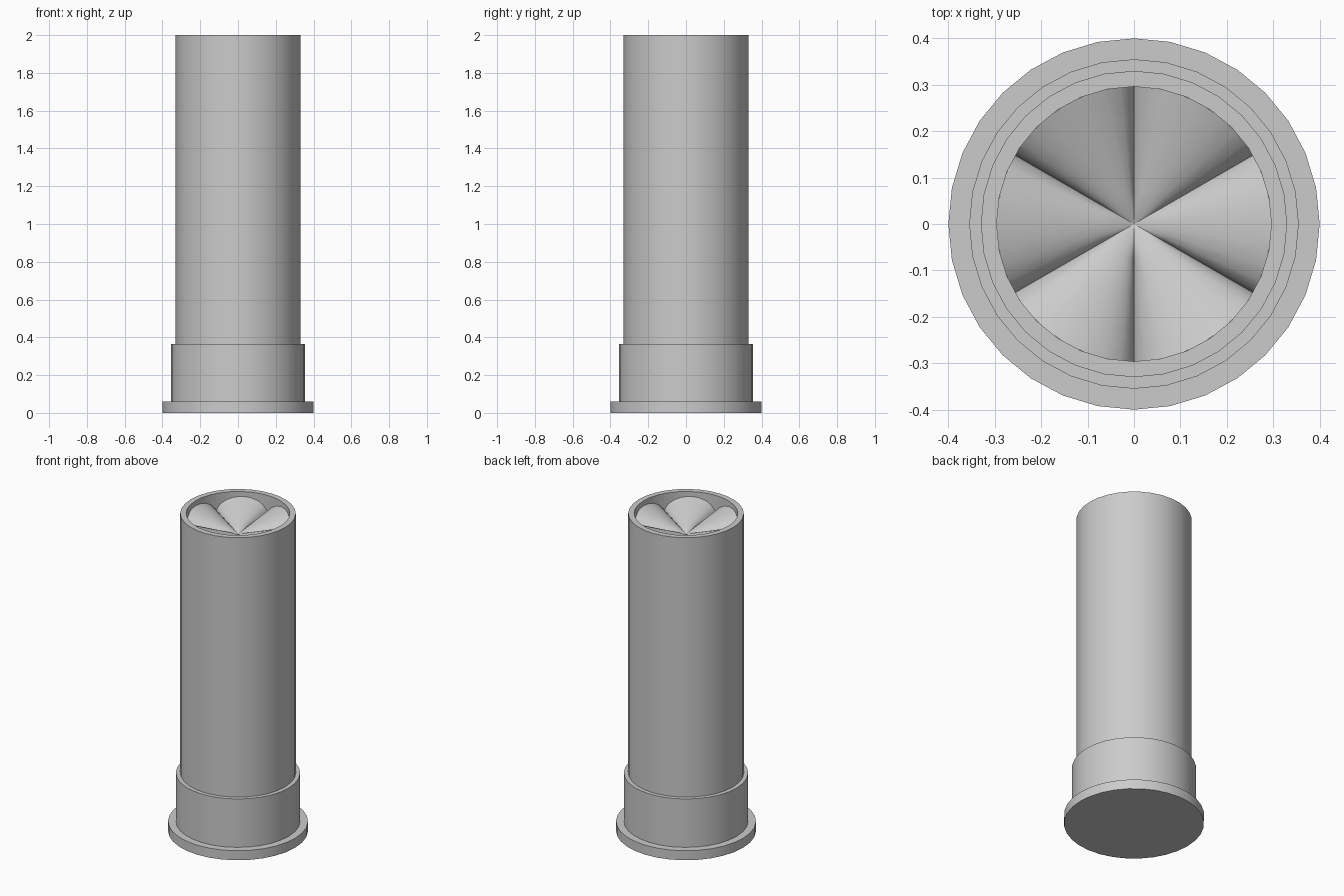
import bpy, bmesh, math

if "Cube" in bpy.data.objects:
    bpy.data.objects.remove(bpy.data.objects["Cube"])

SIDES = 32


def finish(name, bm, angle):
    bmesh.ops.recalc_face_normals(bm, faces=bm.faces)
    mesh = bpy.data.meshes.new(name)
    bm.to_mesh(mesh)
    bm.free()
    obj = bpy.data.objects.new(name, mesh)
    bpy.context.collection.objects.link(obj)
    bpy.ops.object.select_all(action='DESELECT')
    obj.select_set(True)
    bpy.context.view_layer.objects.active = obj
    bpy.ops.object.shade_smooth_by_angle(angle=math.radians(angle))
    return obj


def lathe(name, profile, cap_bottom=False):
    bm = bmesh.new()
    rings = [[bm.verts.new((r * math.cos(2 * math.pi * i / SIDES),
                            r * math.sin(2 * math.pi * i / SIDES), z))
              for i in range(SIDES)] for r, z in profile]
    for a, b in zip(rings, rings[1:]):
        for i in range(SIDES):
            j = (i + 1) % SIDES
            bm.faces.new((a[i], a[j], b[j], b[i]))
    if cap_bottom:
        bm.faces.new(rings[0][::-1])
    return finish(name, bm, 30)


# Stepped body: base flange, collar, long tube, lip and inner wall
lathe("stepped_tube", [(0.40, 0.0), (0.40, 0.06), (0.355, 0.06), (0.355, 0.365),
                       (0.33, 0.365), (0.33, 2.0), (0.296, 2.0), (0.296, 1.88)],
      cap_bottom=True)

# Folded end: six rounded petals that slope down to the centre
PETALS, STEPS, RINGS = 6, 10, 4
R, Z_CENTRE, Z_VALLEY, Z_CREST = 0.296, 1.87, 1.88, 1.97
bm = bmesh.new()
centre = bm.verts.new((0, 0, Z_CENTRE))
rings = []
for k in range(1, RINGS + 1):
    t = k / RINGS
    ring = []
    for p in range(PETALS):
        for s in range(STEPS):
            # cosine spacing keeps the arch of each petal round at its valleys
            u = -math.cos(math.pi * s / STEPS)
            a = math.radians(60 * p + 30 * u)
            arch = math.sqrt(max(0.0, 1 - u * u))
            z = Z_CENTRE + t * (Z_VALLEY - Z_CENTRE + (Z_CREST - Z_VALLEY) * arch)
            ring.append(bm.verts.new((t * R * math.cos(a), t * R * math.sin(a), z)))
    rings.append(ring)
n = PETALS * STEPS
for i in range(n):
    j = (i + 1) % n
    bm.faces.new((centre, rings[0][i], rings[0][j]))
    for a, b in zip(rings, rings[1:]):
        bm.faces.new((a[i], b[i], b[j], a[j]))
finish("folded_end", bm, 40)
